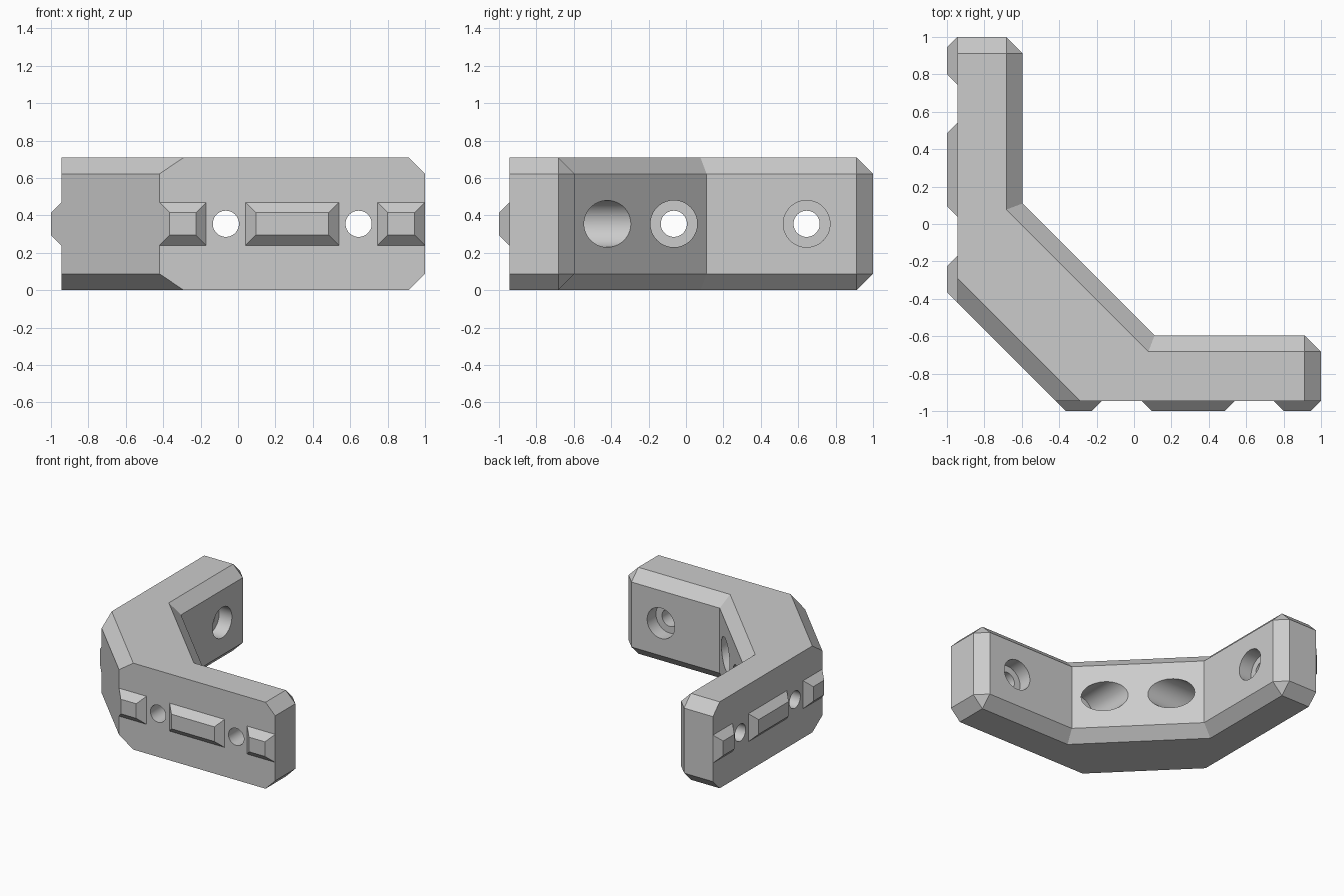
import bpy, bmesh, math
from mathutils import Matrix, Vector

cube = bpy.data.objects.get("Cube")
if cube:
    bpy.data.objects.remove(cube, do_unlink=True)

H = 0.71            # height
MID = H / 2         # height of holes and tabs
CH = 0.088          # chamfer size
OUT, IN = -0.945, -0.595   # outer and inner wall planes
SWAP = Matrix(((0, 1, 0, 0), (1, 0, 0, 0), (0, 0, 1, 0), (0, 0, 0, 1)))

grey = bpy.data.materials.new("light grey")
grey.use_nodes = True
grey.diffuse_color = (0.6, 0.6, 0.6, 1)
grey.node_tree.nodes["Principled BSDF"].inputs["Base Color"].default_value = (0.6, 0.6, 0.6, 1)


def loft(bm, rings):
    """Skin a list of equal-length rings and cap both ends."""
    vs = [[bm.verts.new(p) for p in r] for r in rings]
    n = len(vs[0])
    for a, b in zip(vs, vs[1:]):
        for i in range(n):
            j = (i + 1) % n
            bm.faces.new((a[i], a[j], b[j], b[i]))
    bm.faces.new(vs[0])
    bm.faces.new(vs[-1])


def finish(name, bm):
    bmesh.ops.remove_doubles(bm, verts=bm.verts, dist=0.0005)
    bmesh.ops.recalc_face_normals(bm, faces=bm.faces)
    me = bpy.data.meshes.new(name)
    bm.to_mesh(me)
    bm.free()
    me.materials.append(grey)
    ob = bpy.data.objects.new(name, me)
    bpy.context.collection.objects.link(ob)
    return ob


def outline(half, z):
    """Half the plan outline, completed by swapping x and y."""
    return [Vector((x, y, z)) for x, y in half + [(y, x) for x, y in reversed(half)]]


# Angled bracket body: full outline at mid height, chamfered at top and bottom
wide = [(-0.42, OUT), (1, OUT), (1, IN - CH), (1 - CH, IN), (0.11, IN)]
corner = (1 - CH, IN - CH)
narrow = [(-0.29, OUT), (1 - CH, OUT), corner, corner, (0.077, IN - CH)]
bm = bmesh.new()
loft(bm, [outline(narrow, 0), outline(wide, CH), outline(wide, H - CH), outline(narrow, H)])
body = finish("bracket_body", bm)

# Stepped screw holes: a wide bore from the inside, a narrow one right through
bm = bmesh.new()
for swap in (Matrix(), SWAP):
    for x, start in ((-0.065, -0.2), (0.645, -0.5)):
        rings = []
        for r, y in ((0.125, start), (0.125, -0.71), (0.07, -0.71), (0.07, -1.1)):
            rings.append([swap @ Vector((x + r * math.cos(a), y, MID + r * math.sin(a)))
                          for a in (math.tau * i / 64 for i in range(64))])
        loft(bm, rings)
cutter = finish("hole_cutter", bm)
cutter.hide_render = True
mod = body.modifiers.new("holes", "BOOLEAN")
mod.operation = "DIFFERENCE"
mod.solver = "EXACT"
mod.object = cutter
bpy.context.view_layer.objects.active = body
body.select_set(True)
bpy.ops.object.modifier_apply(modifier=mod.name)
bpy.data.objects.remove(cutter, do_unlink=True)
bpy.ops.object.select_all(action="DESELECT")
body.select_set(True)
bpy.ops.object.shade_smooth_by_angle(angle=math.radians(30))


# Tapered locating tabs on both outer walls
def rect(x0, x1, half_height, y, swap):
    return [swap @ Vector((x, y, MID + s * half_height))
            for x, s in ((x0, -1), (x1, -1), (x1, 1), (x0, 1))]


TAPER = 0.055
for side, swap in (("front", Matrix()), ("side", SWAP)):
    for part, x0, x1 in (("corner", -0.42, -0.17), ("middle", 0.04, 0.54), ("end", 0.745, 1)):
        bm = bmesh.new()
        loft(bm, [rect(x0, x1, 0.115, OUT, swap),
                  rect(x0 + TAPER, x1 - TAPER, 0.115 - TAPER, OUT - TAPER, swap)])
        finish(f"{side}_{part}_tab", bm)
